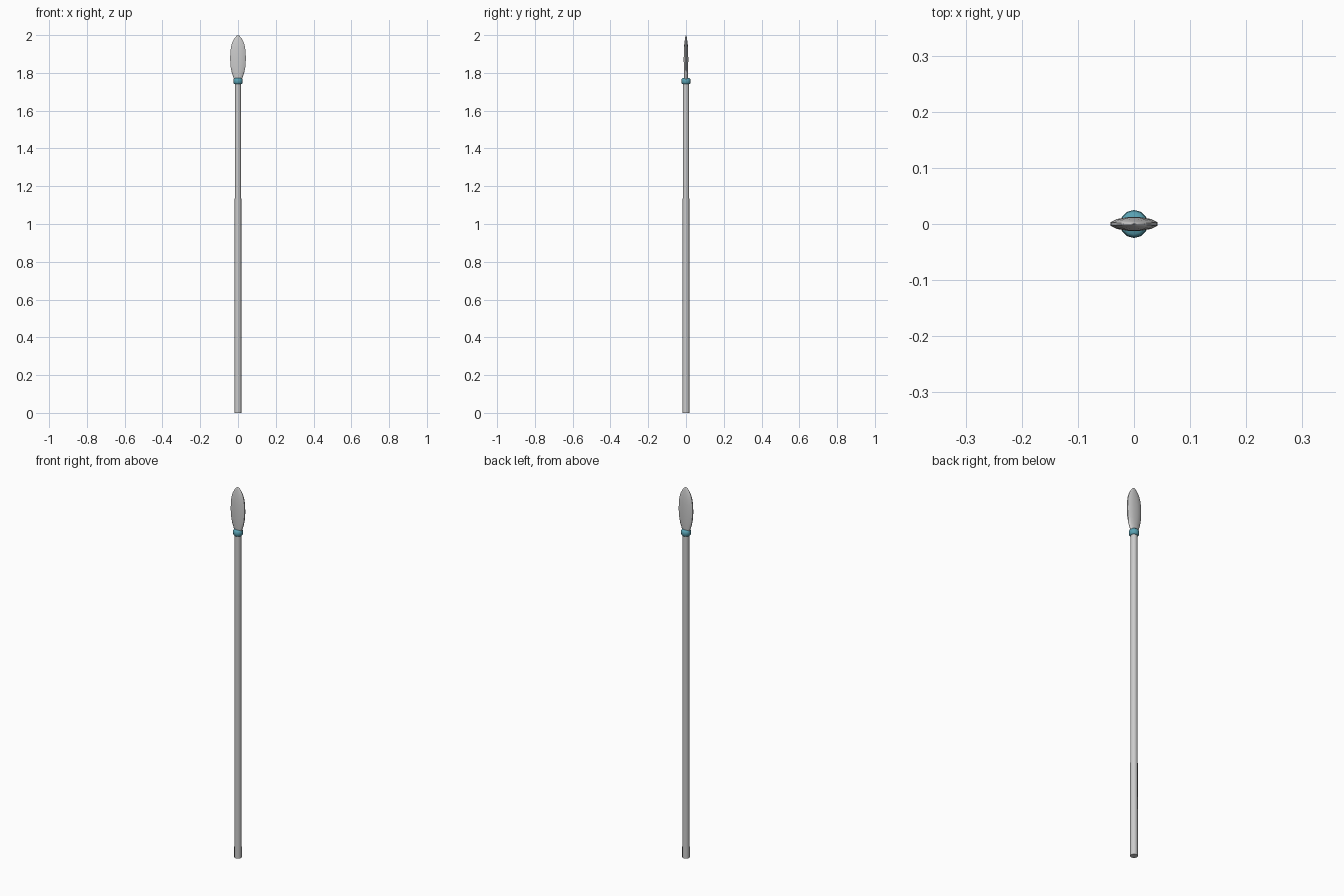
import bpy, math

if "Cube" in bpy.data.objects:
    bpy.data.objects.remove(bpy.data.objects["Cube"])


def loft(name, rings, sides, phase=0.0, angle=40):
    """Closed solid from (z, half width x, half depth y) rings."""
    verts = []
    for z, rx, ry in rings:
        for i in range(sides):
            a = 2 * math.pi * (i + phase) / sides
            verts.append((rx * math.cos(a), ry * math.sin(a), z))
    faces = [tuple(reversed(range(sides)))]
    for r in range(len(rings) - 1):
        for i in range(sides):
            j = (i + 1) % sides
            a, b = r * sides, (r + 1) * sides
            faces.append((a + i, a + j, b + j, b + i))
    top = (len(rings) - 1) * sides
    faces.append(tuple(range(top, top + sides)))
    mesh = bpy.data.meshes.new(name)
    mesh.from_pydata(verts, [], faces)
    obj = bpy.data.objects.new(name, mesh)
    bpy.context.collection.objects.link(obj)
    bpy.ops.object.select_all(action='DESELECT')
    obj.select_set(True)
    bpy.context.view_layer.objects.active = obj
    bpy.ops.object.shade_smooth_by_angle(angle=math.radians(angle))
    return obj


# Slightly tapered pole
loft("shaft", [(0, 0.0185, 0.0185), (1.755, 0.0165, 0.0165)], 12)

# Rounded binding ring under the blade
collar = loft("collar", [(1.740, 0.019, 0.019), (1.745, 0.0235, 0.0235),
                         (1.756, 0.025, 0.025), (1.767, 0.0235, 0.0235),
                         (1.772, 0.018, 0.018)], 12, angle=60)
teal = bpy.data.materials.new("teal")
teal.diffuse_color = (0.10, 0.36, 0.45, 1)
teal.use_nodes = True
teal.node_tree.nodes["Principled BSDF"].inputs["Base Color"].default_value = teal.diffuse_color
collar.data.materials.append(teal)

# Flat leaf-shaped blade
loft("blade", [(1.755, 0.019, 0.009), (1.775, 0.025, 0.010), (1.80, 0.034, 0.011),
               (1.83, 0.040, 0.012), (1.87, 0.043, 0.0125), (1.91, 0.042, 0.012),
               (1.94, 0.038, 0.0105), (1.965, 0.030, 0.008),
               (1.985, 0.018, 0.005), (1.996, 0.008, 0.003), (2.0, 0.002, 0.001)],
     12, 0.5, angle=60)
